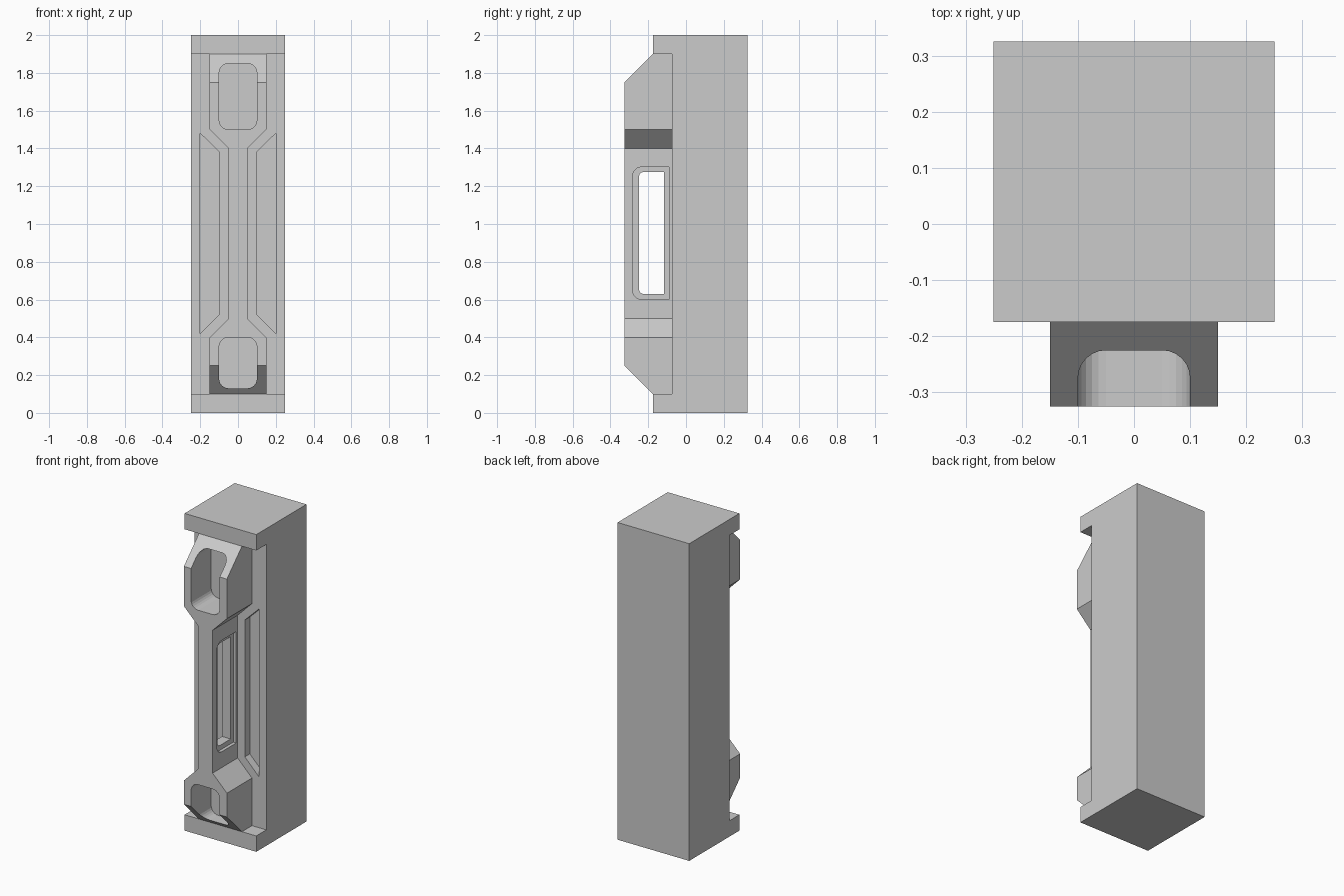
import bpy, bmesh, math

if "Cube" in bpy.data.objects:
    bpy.data.objects.remove(bpy.data.objects["Cube"])


def prism(name, pts, axis, lo, hi):
    """Extrude a 2D outline along an axis: 'x' uses (y, z) points, 'y' uses (x, z) points."""
    bm = bmesh.new()
    place = (lambda p: (lo, p[0], p[1])) if axis == 'x' else (lambda p: (p[0], lo, p[1]))
    face = bm.faces.new([bm.verts.new(place(p)) for p in pts])
    new = bmesh.ops.extrude_face_region(bm, geom=[face])['geom']
    step = (hi - lo, 0, 0) if axis == 'x' else (0, hi - lo, 0)
    bmesh.ops.translate(bm, vec=step, verts=[g for g in new if isinstance(g, bmesh.types.BMVert)])
    bmesh.ops.recalc_face_normals(bm, faces=bm.faces)
    mesh = bpy.data.meshes.new(name)
    bm.to_mesh(mesh)
    bm.free()
    ob = bpy.data.objects.new(name, mesh)
    bpy.context.collection.objects.link(ob)
    return ob


def rounded(a0, b0, a1, b1, r_low, r_high, n=6):
    """Rectangle outline with one corner radius on the low-a side and another on the high-a side."""
    pts = []
    corners = [(a1, b1, r_high, -1, -1, 0), (a0, b1, r_low, 1, -1, 90),
               (a0, b0, r_low, 1, 1, 180), (a1, b0, r_high, -1, 1, 270)]
    for a, b, r, sa, sb, start in corners:
        for i in range(n + 1 if r else 1):
            t = math.radians(start + 90 * i / n)
            pts.append((a + sa * r + r * math.cos(t), b + sb * r + r * math.sin(t)))
    return pts


def boolean(target, tool, operation='DIFFERENCE'):
    mod = target.modifiers.new(tool.name, 'BOOLEAN')
    mod.operation = operation
    mod.solver = 'EXACT'
    mod.object = tool
    bpy.context.view_layer.objects.active = target
    bpy.ops.object.modifier_apply(modifier=mod.name)
    bpy.data.objects.remove(tool)


# Column with a lip at the top and bottom of its front
column = prism("column", [(0.325, 0), (0.325, 2), (-0.175, 2), (-0.175, 1.9), (-0.075, 1.9),
                          (-0.075, 0.1), (-0.175, 0.1), (-0.175, 0)], 'x', -0.25, 0.25)

# Sunken panels either side of the rail
for s in (-1, 1):
    outline = [(s * 0.2, 0.42), (s * 0.2, 1.48), (s * 0.1, 1.383), (s * 0.1, 0.52)]
    boolean(column, prism("panel_cutter", outline, 'y', -0.15, -0.025))

# Raised front rail, narrow in the middle with a wide block at each end
right_edge = [(0.15, 0.1), (0.15, 0.4), (0.05, 0.5), (0.05, 1.4), (0.15, 1.5), (0.15, 1.9)]
rail = prism("front_rail", right_edge + [(-x, z) for x, z in reversed(right_edge)],
             'y', -0.4, -0.075)

# Sloped ends and front plane of the rail
side = [(0.0, 0.0), (-0.075, 0.0), (-0.325, 0.25), (-0.325, 1.75), (-0.075, 2.0), (0.0, 2.0)]
boolean(rail, prism("slope_tool", side, 'x', -0.3, 0.3), 'INTERSECT')

# Rounded pockets in the end blocks
for z0, z1 in ((0.13, 0.4), (1.5, 1.85)):
    boolean(rail, prism("pocket_cutter", rounded(-0.1, z0, 0.1, z1, 0.05, 0.05),
                        'y', -0.45, -0.125))

# Side window: shallow recess on both sides, then an opening right through
for lo, hi in ((-0.1, -0.03), (0.03, 0.1)):
    boolean(rail, prism("recess_cutter", rounded(-0.283, 0.6, -0.09, 1.302, 0.05, 0), 'x', lo, hi))
boolean(rail, prism("window_cutter", rounded(-0.249, 0.63, -0.116, 1.275, 0.025, 0),
                    'x', -0.2, 0.2))
